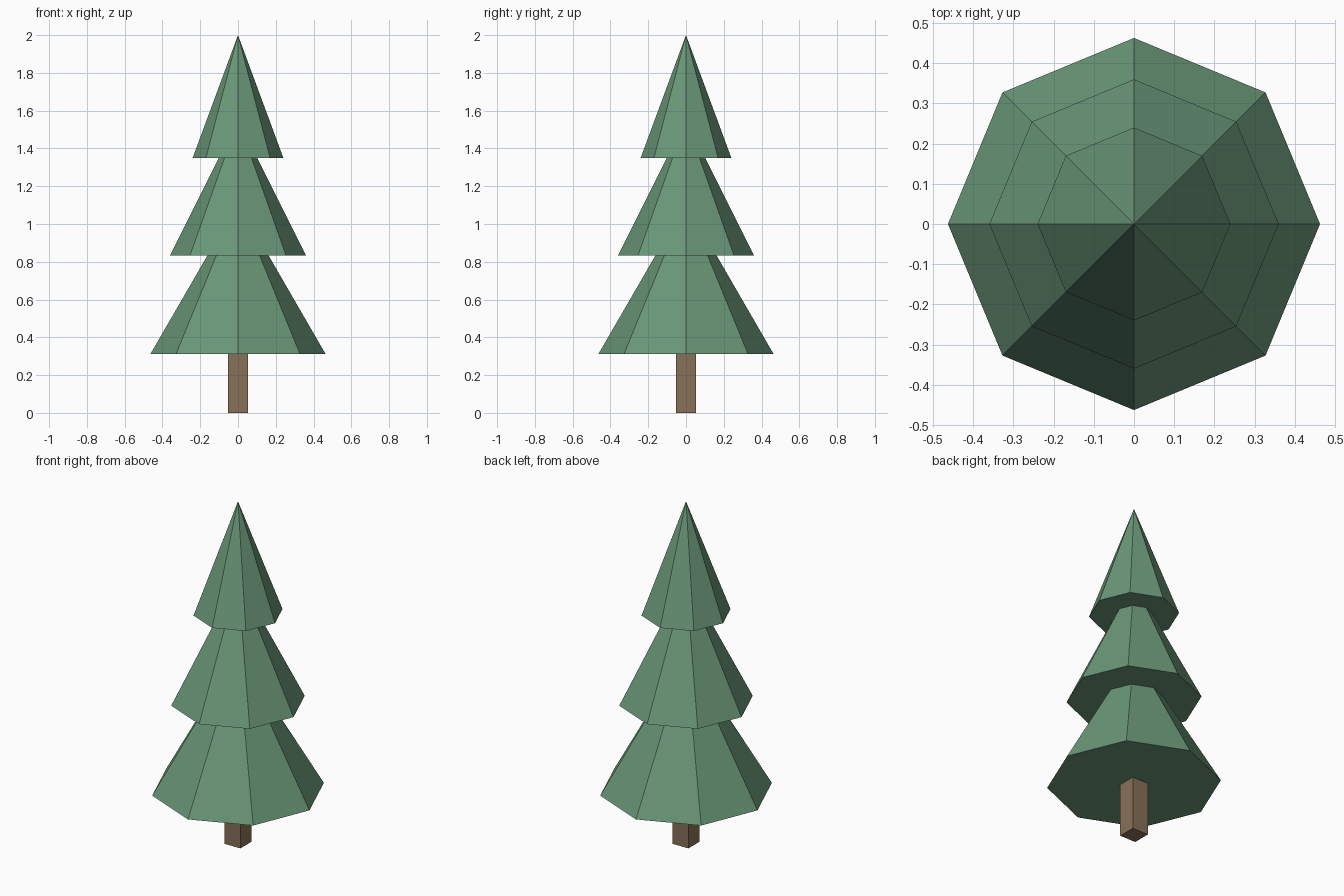
import bpy
import math

if "Cube" in bpy.data.objects:
    bpy.data.objects.remove(bpy.data.objects["Cube"])


def material(name, rgb):
    m = bpy.data.materials.new(name)
    m.diffuse_color = (*rgb, 1.0)
    m.use_nodes = True
    m.node_tree.nodes["Principled BSDF"].inputs["Base Color"].default_value = m.diffuse_color
    return m


needle_green = material("needle_green", (0.144, 0.309, 0.188))
bark_brown = material("bark_brown", (0.242, 0.165, 0.098))


def foliage_tier(name, radius, base, height):
    """Eight-sided closed cone with corners on the x and y axes."""
    bpy.ops.mesh.primitive_cone_add(vertices=8, radius1=radius, radius2=0, depth=height,
                                    location=(0, 0, base + height / 2))
    obj = bpy.context.object
    obj.name = name
    obj.data.materials.append(needle_green)


# Three stacked tiers, each overlapping the one below
foliage_tier("lower_foliage", 0.463, 0.313, 0.80)
foliage_tier("middle_foliage", 0.36, 0.832, 0.72)
foliage_tier("upper_foliage", 0.24, 1.35, 0.65)

# Square trunk, reaching just inside the lower tier
bpy.ops.mesh.primitive_cube_add(size=1, location=(0, 0, 0.17))
trunk = bpy.context.object
trunk.name = "trunk"
trunk.scale = (0.104, 0.104, 0.34)
trunk.data.materials.append(bark_brown)
